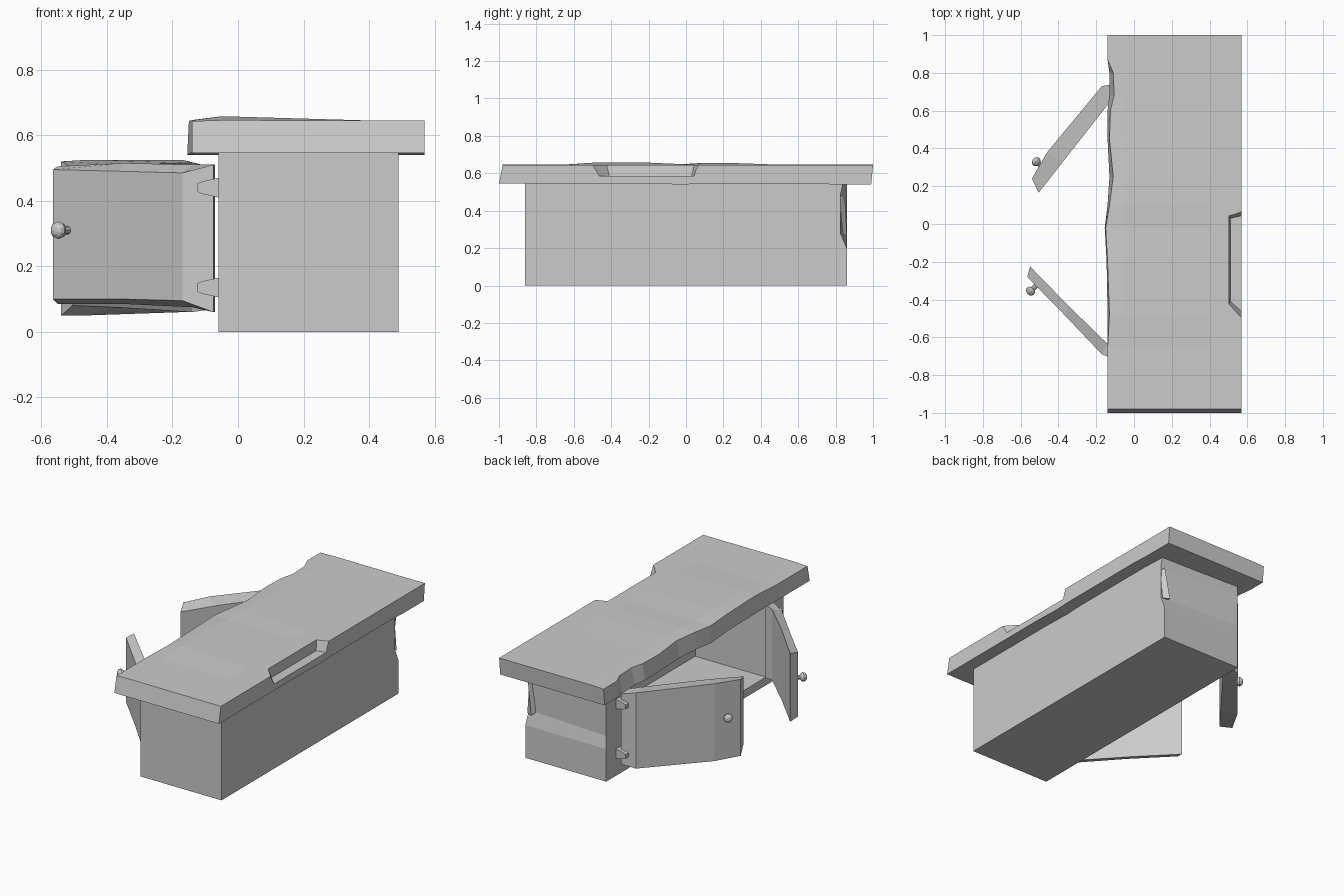
import bpy, bmesh
from mathutils import Vector

if "Cube" in bpy.data.objects:
    bpy.data.objects.remove(bpy.data.objects["Cube"])


def loft(name, rings):
    """Closed solid skinned through equal-length rings of points."""
    bm = bmesh.new()
    vs = [[bm.verts.new(p) for p in r] for r in rings]
    n = len(rings[0])
    for a, b in zip(vs, vs[1:]):
        for i in range(n):
            j = (i + 1) % n
            bm.faces.new((a[i], a[j], b[j], b[i]))
    bm.faces.new(vs[0])
    bm.faces.new(vs[-1])
    bmesh.ops.recalc_face_normals(bm, faces=bm.faces[:])
    me = bpy.data.meshes.new(name)
    bm.to_mesh(me)
    bm.free()
    ob = bpy.data.objects.new(name, me)
    bpy.context.collection.objects.link(ob)
    return ob


def rect(x0, x1, y0, y1, z):
    return [(x0, y0, z), (x1, y0, z), (x1, y1, z), (x0, y1, z)]


def cut(ob, cutter):
    m = ob.modifiers.new("cut", "BOOLEAN")
    m.operation = "DIFFERENCE"
    m.solver = "EXACT"
    m.object = cutter
    bpy.context.view_layer.objects.active = ob
    bpy.ops.object.modifier_apply(modifier=m.name)
    bpy.data.objects.remove(cutter)


# cabinet body, with one dented corner, hollowed from the door side
body_rings = []
for z, y_corner in ((0, .86), (.2, .86), (.28, .825), (.48, .825), (.55, .84)):
    r = rect(-.06, .49, -.86, .86, z)
    r[2] = (.49, y_corner, z)
    body_rings.append(r)
body = loft("cabinet_body", body_rings)
cut(body, loft("opening_cutter", [rect(-.2, .42, -.69, .69, .05),
                                  rect(-.2, .42, -.69, .69, .51)]))

# dent lip on the damaged corner
loft("corner_splinter", [[(.47, .82, .48), (.49, .82, .46), (.48, .85, .47)],
                         [(.44, .83, .28), (.49, .84, .27), (.45, .86, .27)]])

# worn table top: (y, front edge top x, front edge bottom x, top bulge, underside z)
stations = [
    (-1.0, -.14, -.14, 0, .545), (-.66, -.14, -.14, 0, .545),
    (-.48, -.13, -.14, .012, .545), (-.2, -.14, -.145, .011, .545),
    (-.02, -.15, -.155, .003, .54), (.1, -.13, -.14, .01, .545),
    (.25, -.11, -.13, .009, .545), (.45, -.13, -.14, .002, .545),
    (.6, -.125, -.14, 0, .545), (.68, -.105, -.13, 0, .545),
    (.8, -.11, -.13, 0, .54), (.87, -.14, -.14, 0, .54),
    (1.0, -.14, -.14, 0, .54)]
top_rings = []
for y, xt, xb, bulge, zb in stations:
    yt = -.98 if y == -1 else y
    yb = .99 if y == 1 else y
    top_rings.append([(.57, yb, zb), (.57, yt, .645), (.4, yt, .645),
                      (-.05, yt, .646 + bulge), (xt, yt, .643 + bulge * .3),
                      (xb, yb, zb), (-.06, yb, zb)])
table_top = loft("table_top", top_rings)
cut(table_top, loft("notch_cutter", [
    [(.51, -.41, .585), (.6, -.49, .585), (.6, .05, .585), (.51, .03, .585)],
    [(.50, -.43, .67), (.6, -.54, .67), (.6, .09, .67), (.50, .05, .67)]]))


# warped doors: each section is inner xy, outer xy, outer z range, inner z range
def door(name, sections):
    loft(name, [[(*i, zi0), (*o, zo0), (*o, zo1), (*i, zi1)]
                for i, o, zo0, zo1, zi0, zi1 in sections])


door("door_near", [
    ((-.55, -.225), (-.565, -.28), .10, .495, .085, .505),
    ((-.35, -.43), (-.36, -.49), .10, .49, .085, .515),
    ((-.14, -.635), (-.17, -.69), .095, .485, .075, .51),
    ((-.07, -.665), (-.075, -.725), .06, .51, .06, .51)])
door("door_far", [
    ((-.505, .165), (-.54, .24), .05, .52, .08, .50),
    ((-.38, .325), (-.46, .38), .05, .525, .075, .51),
    ((-.14, .63), (-.17, .73), .06, .525, .06, .515),
    ((-.07, .67), (-.08, .745), .07, .50, .07, .50)])

# hinges: tapered lugs, two per door
for side, label in ((-1, "near"), (1, "far")):
    for z, pos in ((.135, "lower"), (.44, "upper")):
        loft(f"hinge_{label}_{pos}", [
            [(x, side * y, z + dz) for y, dz in
             ((.70, -h), (.765, -h), (.765, h), (.70, h))]
            for x, h in ((-.125, .012), (-.11, .019), (-.05, .032))])

# knobs: faceted ball on a short stem
for label, c, n in (("near", (-.548, -.355, .31), (-.7, -.7, 0)),
                    ("far", (-.518, .33, .31), (-.75, .6, 0))):
    rot = Vector(n).to_track_quat("Z", "Y").to_euler()
    bpy.ops.mesh.primitive_uv_sphere_add(segments=10, ring_count=6, radius=.027,
                                         location=c, rotation=rot)
    bpy.context.object.name = f"knob_{label}"
    bpy.context.object.scale.z = .8
    bpy.ops.mesh.primitive_cylinder_add(vertices=8, radius=.013, depth=.07,
                                        location=Vector(c) - Vector(n) * .03,
                                        rotation=rot)
    bpy.context.object.name = f"knob_stem_{label}"
